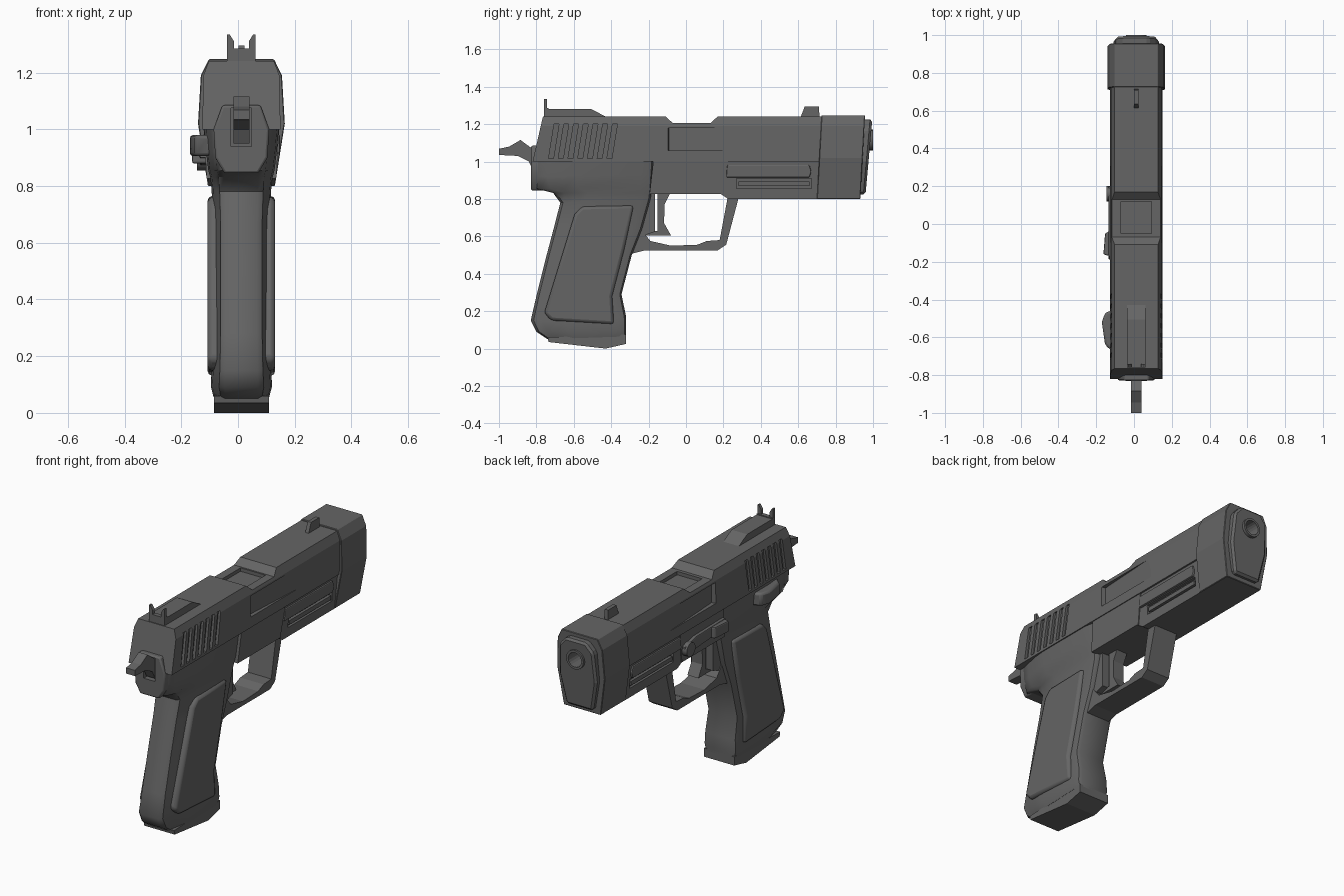
import bpy, bmesh, math

if "Cube" in bpy.data.objects:
    bpy.data.objects.remove(bpy.data.objects["Cube"])

CX = 0.012  # body centre line

gunmetal = bpy.data.materials.new("dark_metal")
gunmetal.diffuse_color = (0.13, 0.13, 0.13, 1)
gunmetal.use_nodes = True
gunmetal.node_tree.nodes["Principled BSDF"].inputs["Base Color"].default_value = gunmetal.diffuse_color


def finish(name, bm, bevel=0.0, smooth=False, segs=2):
    bmesh.ops.recalc_face_normals(bm, faces=bm.faces)
    me = bpy.data.meshes.new(name)
    bm.to_mesh(me)
    bm.free()
    me.materials.append(gunmetal)
    ob = bpy.data.objects.new(name, me)
    ob.location.x = CX
    bpy.context.collection.objects.link(ob)
    if bevel:
        m = ob.modifiers.new("bevel", 'BEVEL')
        m.width, m.segments, m.limit_method = bevel, segs, 'ANGLE'
    if smooth:
        bpy.ops.object.select_all(action='DESELECT')
        ob.select_set(True)
        bpy.context.view_layer.objects.active = ob
        bpy.ops.object.shade_smooth_by_angle(angle=math.radians(40))
    return ob


def prism(name, pts, axis, lo, hi, shear=(0, 0), taper=0, **kw):
    """Extrude a 2D outline along an axis; shear tilts the y ends, taper narrows x downward."""
    bm = bmesh.new()
    place = {'x': lambda u, v, w: (w, u, v),
             'y': lambda u, v, w: (u, w, v),
             'z': lambda u, v, w: (u, v, w)}[axis]
    rings = [[bm.verts.new(place(u, v, w)) for u, v in pts] for w in (lo, hi)]
    zt = max(v.co.z for v in bm.verts)
    n = len(pts)
    for i in range(n):
        j = (i + 1) % n
        bm.faces.new((rings[0][i], rings[0][j], rings[1][j], rings[1][i]))
    for r, k in zip(rings, shear):
        bm.faces.new(r)
        for v in r:
            v.co.y += k * (v.co.z - zt)
            v.co.x -= math.copysign(taper * (zt - v.co.z), v.co.x)
    return finish(name, bm, **kw)


def side(name, pts, hw, **kw):
    return prism(name, pts, 'x', -hw, hw, **kw)


def mir(pts):
    return pts + [(-x, z) for x, z in reversed(pts)]


def box(y0, y1, z0, z1):
    return [(y0, z0), (y1, z0), (y1, z1), (y0, z1)]


def circle(cx, cz, r, n=20):
    return [(cx + r * math.cos(2 * math.pi * i / n), cz + r * math.sin(2 * math.pi * i / n)) for i in range(n)]


def cut(cutter, *targets):
    cutter.hide_render = True
    cutter.hide_set(True)
    for t in targets:
        m = t.modifiers.new("cut", 'BOOLEAN')
        m.object, m.operation, m.solver = cutter, 'DIFFERENCE', 'EXACT'


# Slide
slide = prism("slide", mir([(0.115, 1.24), (0.134, 1.19), (0.138, 1.0)]), 'y',
              -0.765, 0.74, shear=(0.23, 0))
cut(side("port_dip_cutter", [(-0.12, 1.25), (-0.07, 1.205), (0.13, 1.205), (0.18, 1.25)], 0.2), slide)
cut(side("port_cutter", box(-0.05, 0.12, 1.185, 1.3), 0.08), slide)
for s, label in ((1, "right"), (-1, "left")):
    cut(prism("scallop_cutter_" + label, [(s * 0.112, -0.09), (s * 0.2, -0.11), (s * 0.2, 0.32), (s * 0.136, 0.32)],
              'z', 1.06, 1.18), slide)
    # Slanted grip serrations
    for i in range(7):
        y = -0.735 + i * 0.052
        cut(prism("serration_cutter_%s_%d" % (label, i),
                  [(y, 1.015), (y + 0.026, 1.015), (y + 0.056, 1.2), (y + 0.03, 1.2)],
                  'x', *sorted((s * 0.121, s * 0.2))), slide)

# Muzzle block, face plate and barrel
muzzle = prism("muzzle_block", mir([(0.115, 1.247), (0.143, 1.19), (0.153, 1.02), (0.118, 0.80)]), 'y',
               0.725, 0.957, shear=(0.056, 0.056), bevel=0.003, segs=1)
plate = prism("muzzle_plate", mir([(0.065, 1.225), (0.11, 1.175), (0.12, 1.0), (0.085, 0.825)]), 'y',
              0.9, 0.996, shear=(0.08, 0.09), bevel=0.012, segs=1)
barrel = prism("barrel", circle(0, 1.115, 0.055), 'y', 0.85, 1.0, smooth=True)
cut(prism("bore_cutter", circle(0, 1.115, 0.042), 'y', 0.9, 1.1), muzzle, plate, barrel)

# Sights
side("rear_sight_base", [(-0.74, 1.22), (-0.735, 1.28), (-0.505, 1.28), (-0.42, 1.235), (-0.42, 1.22)], 0.05)
for s, label in ((1, "right"), (-1, "left")):
    prism("rear_sight_post_" + label, [(s * 0.05, 1.22), (s * 0.05, 1.335), (s * 0.042, 1.335), (s * 0.026, 1.31),
                                       (s * 0.026, 1.22)], 'y', -0.76, -0.742)
side("rear_sight_foot", box(-0.76, -0.735, 1.22, 1.285), 0.05)
side("front_sight", [(0.61, 1.23), (0.635, 1.295), (0.71, 1.295), (0.715, 1.23)], 0.011)

# Frame: middle block and dust cover
side("frame_block", [(-0.195, 0.826), (0.195, 0.826), (0.225, 1.0), (-0.175, 1.0)], 0.133, taper=0.06)
dust = side("dust_cover", [(0.18, 0.83), (0.225, 0.80), (0.72, 0.80), (0.72, 1.005), (0.18, 1.005)], 0.128, taper=0.06)
for s, label in ((1, "right"), (-1, "left")):
    lo, hi = sorted((s * 0.105, s * 0.2))
    cut(prism("rail_cutter_" + label, box(0.27, 0.67, 0.855, 0.91), 'x', lo, hi), dust)
    lo, hi = sorted((s * 0.09, s * 0.121))
    prism("rail_rib_" + label, box(0.28, 0.66, 0.868, 0.892), 'x', lo, hi)
    lo, hi = sorted((s * 0.09, s * 0.136))
    prism("rail_ledge_" + label, [(0.215, 0.915), (0.66, 0.915), (0.67, 0.945), (0.66, 0.982), (0.22, 0.982)],
          'x', lo, hi, bevel=0.006)

# Grip and tang, lofted from the butt up: back point, front point, half width
rings = [((-0.74, 0.05), (-0.32, 0.065), 0.098), ((-0.80, 0.09), (-0.32, 0.10), 0.108),
         ((-0.83, 0.15), (-0.32, 0.17), 0.104), ((-0.80, 0.28), (-0.345, 0.29), 0.1),
         ((-0.745, 0.5), (-0.29, 0.5), 0.1), ((-0.70, 0.67), (-0.235, 0.64), 0.1),
         ((-0.672, 0.78), (-0.19, 0.80), 0.105), ((-0.71, 0.832), (-0.185, 0.83), 0.11),
         ((-0.80, 0.855), (-0.18, 0.86), 0.117), ((-0.82, 0.92), (-0.175, 0.93), 0.125),
         ((-0.82, 1.003), (-0.17, 1.003), 0.132)]
section = mir([(0.55, 0), (0.73, 0.03), (0.82, 0.12), (0.95, 0.24), (1, 0.36), (1, 0.9), (0.92, 0.98), (0.75, 1)])
bm = bmesh.new()
loops = [[bm.verts.new((x * hw, b[0] + (f[0] - b[0]) * t, b[1] + (f[1] - b[1]) * t)) for x, t in section]
         for b, f, hw in rings]
for a, b in zip(loops, loops[1:]):
    for i in range(len(a)):
        j = (i + 1) % len(a)
        bm.faces.new((a[i], a[j], b[j], b[i]))
bm.faces.new(loops[0])
bm.faces.new(loops[-1])
grip = finish("grip_frame", bm, smooth=True)

side("grip_panels", [(-0.595, 0.72), (-0.555, 0.76), (-0.28, 0.765), (-0.33, 0.53), (-0.395, 0.28),
                     (-0.385, 0.13), (-0.72, 0.15), (-0.758, 0.19)], 0.119, bevel=0.016, smooth=True)
side("magazine_base", [(-0.735, 0.035), (-0.74, 0.06), (-0.32, 0.075), (-0.32, 0.025), (-0.43, 0.0)], 0.097)

# Rear plate with hammer slot
tang = prism("rear_plate", mir([(0.067, 1.085), (0.098, 1.0), (0.092, 0.9), (0.06, 0.845)]), 'y', -0.828, -0.7,
             bevel=0.008, smooth=True)
cut(side("hammer_slot_cutter", box(-0.9, -0.785, 0.94, 1.075), 0.036), tang, grip, slide)
side("hammer", [(-1.0, 1.035), (-1.0, 1.068), (-0.945, 1.08), (-0.885, 1.115), (-0.81, 1.06), (-0.77, 1.04),
                (-0.77, 0.96), (-0.815, 0.95), (-0.84, 1.0), (-0.9, 1.03)], 0.028)

# Trigger guard and trigger
side("trigger_guard", [(-0.3, 0.505), (-0.22, 0.525), (0.17, 0.525), (0.215, 0.555), (0.285, 0.82), (0.225, 0.82),
                       (0.18, 0.58), (0.11, 0.575), (0.06, 0.555), (-0.08, 0.55), (-0.19, 0.575),
                       (-0.235, 0.63), (-0.3, 0.63)], 0.075)
side("trigger_housing", [(-0.26, 0.605), (-0.225, 0.605), (-0.165, 0.625), (-0.165, 0.84), (-0.25, 0.84)], 0.07)
side("trigger", [(-0.152, 0.84), (-0.08, 0.84), (-0.115, 0.77), (-0.117, 0.67), (-0.08, 0.605),
                 (-0.225, 0.605), (-0.2, 0.628), (-0.152, 0.628)], 0.035)

# Left side controls
prism("safety_lever", [(-0.11, -0.45), (-0.165, -0.47), (-0.182, -0.52), (-0.165, -0.64), (-0.11, -0.69)],
      'z', 0.905, 0.98, bevel=0.012, smooth=True)
prism("slide_catch_plate", [(-0.19, 0.9), (-0.17, 0.95), (0.1, 0.945), (0.2, 0.92), (0.19, 0.87), (-0.05, 0.885)],
      'x', -0.147, -0.1, bevel=0.005)
prism("slide_catch_tab", [(-0.11, -0.02), (-0.165, -0.05), (-0.174, -0.16), (-0.11, -0.18)], 'z', 0.88, 0.945,
      bevel=0.006)
prism("slide_catch_pin", circle(0.16, 0.895, 0.04, 16), 'x', -0.157, -0.1, smooth=True)
